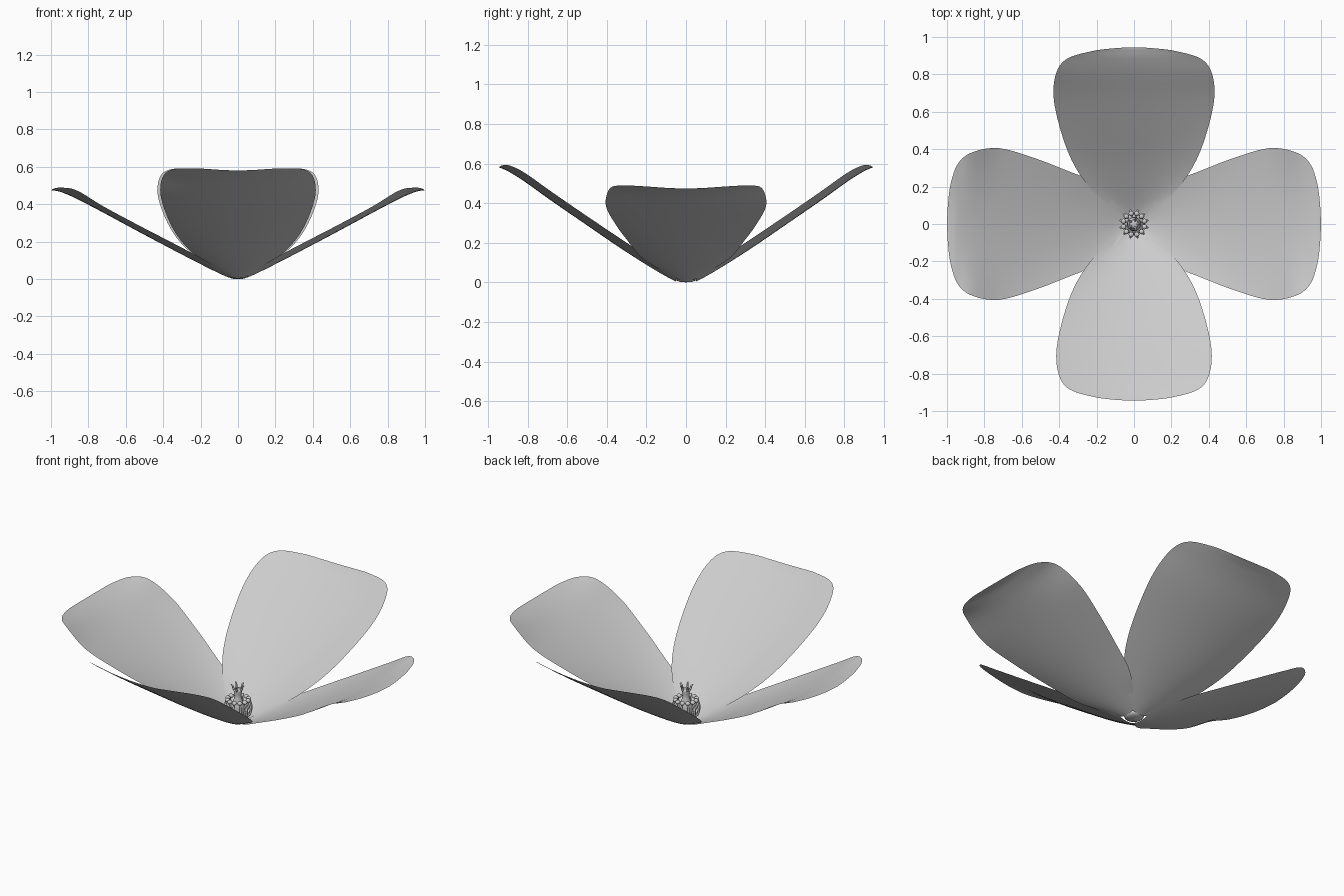
import bpy, math
from mathutils import Vector, Matrix

if "Cube" in bpy.data.objects:
    bpy.data.objects.remove(bpy.data.objects["Cube"])


def spline(pts, steps):
    """Smooth curve through a few points of any dimension."""
    p = [tuple(2 * a - b for a, b in zip(pts[0], pts[1]))] + list(pts)
    p.append(tuple(2 * a - b for a, b in zip(pts[-1], pts[-2])))
    out = []
    for i in range(1, len(p) - 2):
        for s in range(steps):
            t = s / steps
            out.append(tuple(
                0.5 * (2 * b + (c - a) * t + (2 * a - 5 * b + 4 * c - d) * t * t
                       + (3 * b - a - 3 * c + d) * t ** 3)
                for a, b, c, d in zip(p[i - 1], p[i], p[i + 1], p[i + 2])))
    return out + [tuple(pts[-1])]


def mesh_object(name, verts, faces):
    me = bpy.data.meshes.new(name)
    me.from_pydata(verts, [], faces)
    me.polygons.foreach_set("use_smooth", [True] * len(me.polygons))
    me.update()
    ob = bpy.data.objects.new(name, me)
    bpy.context.collection.objects.link(ob)
    return ob


def petal(name, stations, angle, width=1.0, cols=20):
    """Cupped petal; stations are (distance, height, half width, edge lift)."""
    rot = Matrix.Rotation(angle, 3, 'Z')
    rows = spline(stations, 6)
    verts, faces = [], []
    for r, z, w, lift in rows:
        for j in range(cols + 1):
            v = 2 * j / cols - 1
            verts.append(rot @ Vector((r, v * max(w, 0.001) * width, max(0.0, z + lift * v * v))))
    n = cols + 1
    for i in range(len(rows) - 1):
        for j in range(cols):
            a = i * n + j
            faces.append((a, a + n, a + n + 1, a + 1))
    return mesh_object(name, verts, faces)


def lathe(name, profile, sides=24):
    verts = [(r * math.cos(2 * math.pi * k / sides), r * math.sin(2 * math.pi * k / sides), z)
             for r, z in profile for k in range(sides)]
    faces = [(i * sides + k, i * sides + (k + 1) % sides,
              (i + 1) * sides + (k + 1) % sides, (i + 1) * sides + k)
             for i in range(len(profile) - 1) for k in range(sides)]
    return mesh_object(name, verts, faces)


def tube(name, pts, angle):
    """Tapered curve; points are (radius from axis, height, thickness)."""
    cu = bpy.data.curves.new(name, 'CURVE')
    cu.dimensions = '3D'
    cu.bevel_depth = 1.0
    cu.bevel_resolution = 2
    cu.use_fill_caps = True
    path = spline(pts, 4)
    sp = cu.splines.new('POLY')
    sp.points.add(len(path) - 1)
    for q, (r, z, th) in zip(sp.points, path):
        q.co = (r * math.cos(angle), r * math.sin(angle), z, 1)
        q.radius = th
    sp.use_smooth = True
    ob = bpy.data.objects.new(name, cu)
    bpy.context.collection.objects.link(ob)
    return ob


# Petals: the side pair is flatter, the front and back pair is steeper
side = [(.05, .008, .05, .01), (.11, .035, .125, .025), (.22, .09, .225, .035),
        (.37, .168, .29, .036), (.54, .258, .355, .034), (.72, .355, .405, .034),
        (.86, .428, .385, .045), (.94, .463, .325, .026), (.98, .473, .215, .012),
        (.995, .474, .1, .003), (1.0, .473, 0, 0)]
steep = [(.05, .004, .055, .012), (.115, .038, .15, .032), (.21, .095, .25, .045),
         (.345, .182, .335, .048), (.51, .295, .395, .046), (.68, .412, .43, .046),
         (.81, .505, .415, .045), (.885, .553, .355, .035), (.925, .573, .22, .018),
         (.94, .579, .1, .005), (.945, .58, 0, 0)]
petal("petal_right", side, 0)
petal("petal_left", side, math.pi)
petal("petal_back", steep, math.pi / 2)
petal("petal_front", steep, -math.pi / 2, 0.965)

# Receptacle joining the petals
lathe("receptacle", [(0, 0), (.03, .002), (.05, .01), (.055, .02), (.04, .035), (0, .042)])

# Pistil with its flared stigma
lathe("pistil", [(0, .03), (.03, .04), (.038, .07), (.034, .105), (.022, .135),
                 (.018, .165), (.024, .185), (.022, .193), (0, .19)])
for k in range(5):
    tube(f"stigma_lobe_{k + 1}", [(.012, .18, .007), (.024, .195, .006),
                                  (.028, .21, .005), (.038, .22, .004)],
         2 * math.pi * k / 5)

# Stamens bowing around the pistil, each ending in an anther
for k in range(12):
    a = 2 * math.pi * (k + .5) / 12
    tube(f"stamen_{k + 1}", [(.035, .025, .005), (.066, .05, .006), (.074, .08, .006),
                             (.066, .115, .006), (.055, .13, .005)], a)
    bpy.ops.mesh.primitive_uv_sphere_add(
        segments=12, ring_count=8, radius=.014, scale=(1, 1, .8),
        location=(.058 * math.cos(a), .058 * math.sin(a), .132))
    anther = bpy.context.object
    anther.name = f"anther_{k + 1}"
    bpy.ops.object.shade_smooth()
